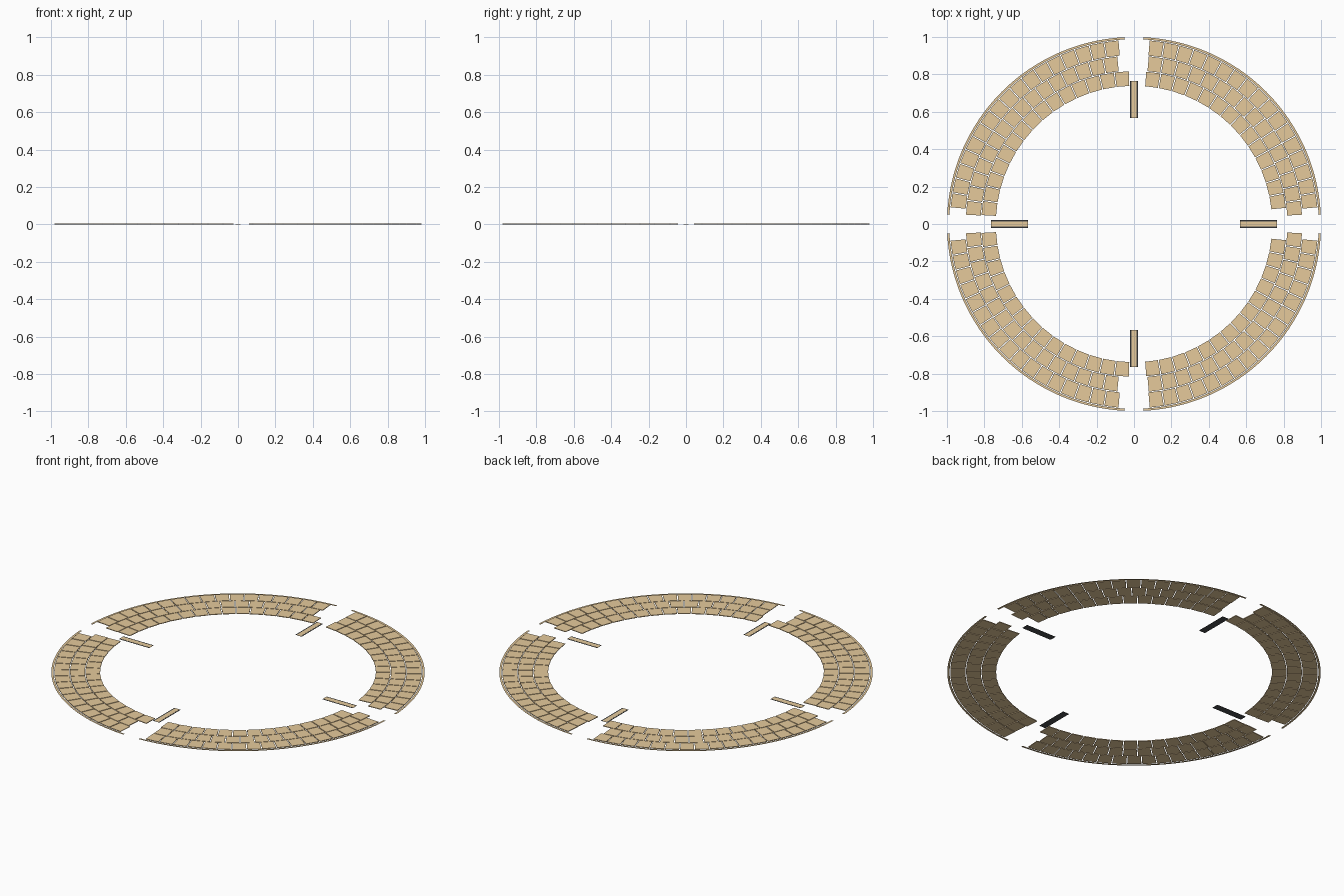
import bpy, bmesh, math
from mathutils import Matrix, Vector

if "Cube" in bpy.data.objects:
    bpy.data.objects.remove(bpy.data.objects["Cube"])


def material(name, rgb):
    m = bpy.data.materials.new(name)
    m.diffuse_color = (*rgb, 1)
    m.use_nodes = True
    m.node_tree.nodes["Principled BSDF"].inputs["Base Color"].default_value = m.diffuse_color
    return m


TAN = material("tan stone", (0.79, 0.59, 0.33))
DARK = material("dark backing", (0.07, 0.075, 0.08))
H = 0.004   # stone thickness
T = 0.0004  # plate thickness


def finish(bm, name, mat):
    bmesh.ops.recalc_face_normals(bm, faces=bm.faces)
    mesh = bpy.data.meshes.new(name)
    bm.to_mesh(mesh)
    bm.free()
    mesh.materials.append(mat)
    ob = bpy.data.objects.new(name, mesh)
    bpy.context.collection.objects.link(ob)
    return ob


def box(bm, centre, size, angle=0.0):
    m = (Matrix.Rotation(angle, 4, 'Z') @ Matrix.Translation(Vector(centre))
         @ Matrix.Diagonal((*size, 1)))
    return bmesh.ops.create_cube(bm, size=1, matrix=m)["verts"]


# Rows: inner radius, outer radius, stone count, gap from y axis, gap from x axis
ROWS = {
    "right": [(0.738, 0.816, 14, 0.060, 0.080),
              (0.820, 0.899, 16, 0.073, 0.045),
              (0.903, 0.984, 17, 0.078, 0.083)],
    "left": [(0.738, 0.816, 15, 0.024, 0.043),
             (0.820, 0.899, 16, 0.083, 0.045),
             (0.903, 0.984, 17, 0.077, 0.083)],
}


def stone_rows(side, sy):
    # slightly tapered stones with an even joint between them
    sx = 1 if side == "right" else -1
    bm = bmesh.new()
    for r0, r1, n, gap_y, gap_x in ROWS[side]:
        mid = (r0 + r1) / 2
        span = math.pi / 2 - math.asin(gap_x / mid) - math.asin(gap_y / mid)
        step = span / n
        for i in range(n):
            a = math.asin(gap_x / mid) + step * (i + 0.5)
            a = math.atan2(sy * math.sin(a), sx * math.cos(a))
            verts = box(bm, (mid, 0, H / 2), (r1 - r0, 1, H))
            for v in verts:
                v.co.y *= step * v.co.x - 0.005
            bmesh.ops.rotate(bm, verts=verts, cent=(0, 0, 0),
                             matrix=Matrix.Rotation(a, 3, 'Z'))
    return bm


def arc(bm, r0, r1, z0, z1, sx, sy, n=40):
    # curved strip of rectangular section in one quadrant
    e = math.asin(0.05)
    rings = []
    for i in range(n + 1):
        a = e + (math.pi / 2 - 2 * e) * i / n
        c, s = sx * math.cos(a), sy * math.sin(a)
        rings.append([bm.verts.new((r * c, r * s, z)) for r, z in
                      ((r0, z0), (r1, z0), (r1, z1), (r0, z1))])
    for p, q in zip(rings, rings[1:]):
        for k in range(4):
            bm.faces.new((p[k], p[(k + 1) % 4], q[(k + 1) % 4], q[k]))
    bm.faces.new(rings[0])
    bm.faces.new(rings[-1])


# Stone paving and outer rim, quadrant by quadrant
for side, sx in (("right", 1), ("left", -1)):
    for depth, sy in (("back", 1), ("front", -1)):
        tag = f"{depth}_{side}"
        finish(stone_rows(side, sy), f"paving_stones_{tag}", TAN)
        bm = bmesh.new()
        arc(bm, 0.988, 1.0, 0, T, sx, sy)
        finish(bm, f"rim_{tag}", TAN)

# Four radial marker bars: dark backing with a tan strip between dark edges
for name, a in (("right", 0), ("back", 90), ("left", 180), ("front", 270)):
    a = math.radians(a)
    bm = bmesh.new()
    box(bm, (0.665, 0, T / 2), (0.198, 0.042, T), a)
    finish(bm, f"marker_backing_{name}", DARK)
    bm = bmesh.new()
    box(bm, (0.665, 0, T * 1.5), (0.198, 0.028, T), a)
    finish(bm, f"marker_strip_{name}", TAN)
